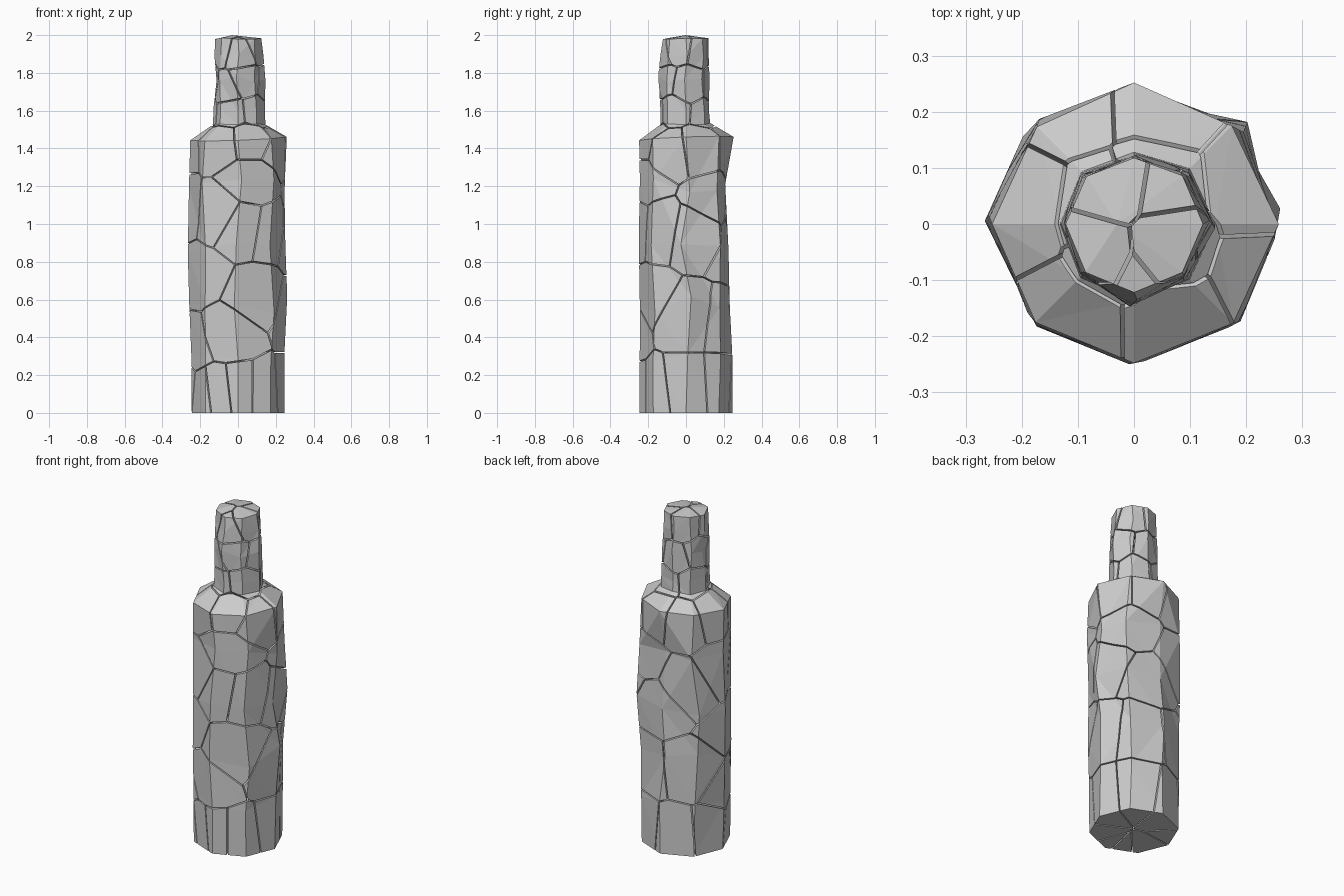
import bpy, bmesh, math, random
from mathutils import Vector

if "Cube" in bpy.data.objects:
    bpy.data.objects.remove(bpy.data.objects["Cube"])

random.seed(4)

# Bottle rings: height, tilt, angle jitter, eight radii starting at +x
RINGS = [
    (0.00, 0.00, 0.00, [.245] * 8),
    (0.30, 0.03, 0.06, [.246, .250, .245, .245, .246, .247, .245, .246]),
    (0.58, 0.05, 0.12, [.262, .250, .232, .245, .258, .252, .245, .252]),
    (0.88, 0.05, 0.12, [.252, .272, .225, .252, .266, .250, .250, .250]),
    (1.20, 0.04, 0.10, [.247, .255, .208, .252, .260, .247, .245, .257]),
    (1.452, 0.013, 0.00, [.258, .247, .252, .245, .253, .248, .248, .250]),
    (1.53, 0.005, 0.00, [.145, .140, .128, .132, .132, .135, .136, .140]),
    (1.60, 0.01, 0.00, [.143, .137, .122, .130, .130, .130, .135, .138]),
    (1.77, 0.02, 0.10, [.145, .130, .124, .128, .114, .130, .147, .135]),
    (1.89, 0.01, 0.05, [.135, .125, .120, .122, .124, .125, .135, .128]),
    (1.982, 0.004, 0.00, [.123, .122, .118, .120, .122, .122, .122, .122]),
]

# Shard centres: angle in degrees, height, distance from the axis
BODY = [(215, .10), (244, .11), (272, .12), (308, .12), (0, .14), (55, .15),
        (110, .13), (160, .14),
        (258, .42), (300, .60), (205, .72), (195, .36), (0, .50), (60, .48),
        (130, .50),
        (243, 1.06), (277, 1.00), (290, 1.22), (318, .98), (15, .95),
        (75, .88), (125, 1.02), (175, 1.10), (45, 1.12),
        (240, 1.44), (290, 1.46), (335, 1.40), (20, 1.42), (75, 1.42),
        (120, 1.40), (170, 1.43)]
NECK = [(250, 1.58), (320, 1.59), (60, 1.58), (150, 1.59),
        (235, 1.72), (290, 1.76), (10, 1.74), (90, 1.73), (165, 1.76),
        (215, 1.92), (275, 1.90), (335, 1.94), (45, 1.92), (115, 1.93)]
GAP = 0.0035


def polar(radius, angle, z):
    return Vector((radius * math.cos(angle), radius * math.sin(angle), z))


def make_bottle():
    """Closed, triangulated eight-sided bottle with wobbling rings."""
    bm = bmesh.new()
    loops = []
    for z, tilt, jitter, radii in RINGS:
        loop = []
        for k, r in enumerate(radii):
            a = k * math.tau / 8 + random.uniform(-jitter, jitter)
            dz = tilt * (math.cos(a - math.pi / 4) if z > 1.4 and z < 1.5
                         else random.uniform(-1, 1))
            loop.append(bm.verts.new(polar(r, a, z + dz)))
        loops.append(loop)
    for low, high in zip(loops, loops[1:]):
        for k in range(8):
            a, b, c, d = low[k], low[(k + 1) % 8], high[(k + 1) % 8], high[k]
            if random.random() < 0.5:
                bm.faces.new((a, b, c))
                bm.faces.new((a, c, d))
            else:
                bm.faces.new((a, b, d))
                bm.faces.new((b, c, d))
    bm.faces.new(loops[0][::-1])
    tip = bm.verts.new((-0.03, 0.0, 2.0))
    for k in range(8):
        bm.faces.new((loops[-1][k], loops[-1][(k + 1) % 8], tip))
    bmesh.ops.recalc_face_normals(bm, faces=bm.faces[:])
    return bm


def cut_away(bm, point, normal):
    """Remove everything beyond a plane and cap the cut."""
    if all((v.co - point).dot(normal) < 0 for v in bm.verts):
        return
    bmesh.ops.bisect_plane(bm, geom=bm.verts[:] + bm.edges[:] + bm.faces[:],
                           dist=1e-6, plane_co=point, plane_no=normal,
                           clear_outer=True)
    open_edges = [e for e in bm.edges if e.is_boundary]
    if open_edges:
        bmesh.ops.holes_fill(bm, edges=open_edges, sides=0)


# Fracture the bottle into shards separated by thin cracks
seeds = [polar(0.17, math.radians(a), z) for a, z in BODY]
seeds += [polar(0.09, math.radians(a), z) for a, z in NECK]
bottle = make_bottle()
for i, seed in enumerate(seeds):
    shard = bottle.copy()
    for other in sorted(seeds, key=lambda s: (s - seed).length):
        if other == seed or not shard.verts:
            continue
        normal = (other - seed).normalized()
        cut_away(shard, (seed + other) / 2 - normal * GAP, normal)
    if shard.faces:
        bmesh.ops.recalc_face_normals(shard, faces=shard.faces[:])
        part = "body" if i < len(BODY) else "neck"
        mesh = bpy.data.meshes.new(f"{part}_shard_{i:02d}")
        shard.to_mesh(mesh)
        bpy.context.collection.objects.link(
            bpy.data.objects.new(mesh.name, mesh))
    shard.free()
bottle.free()
